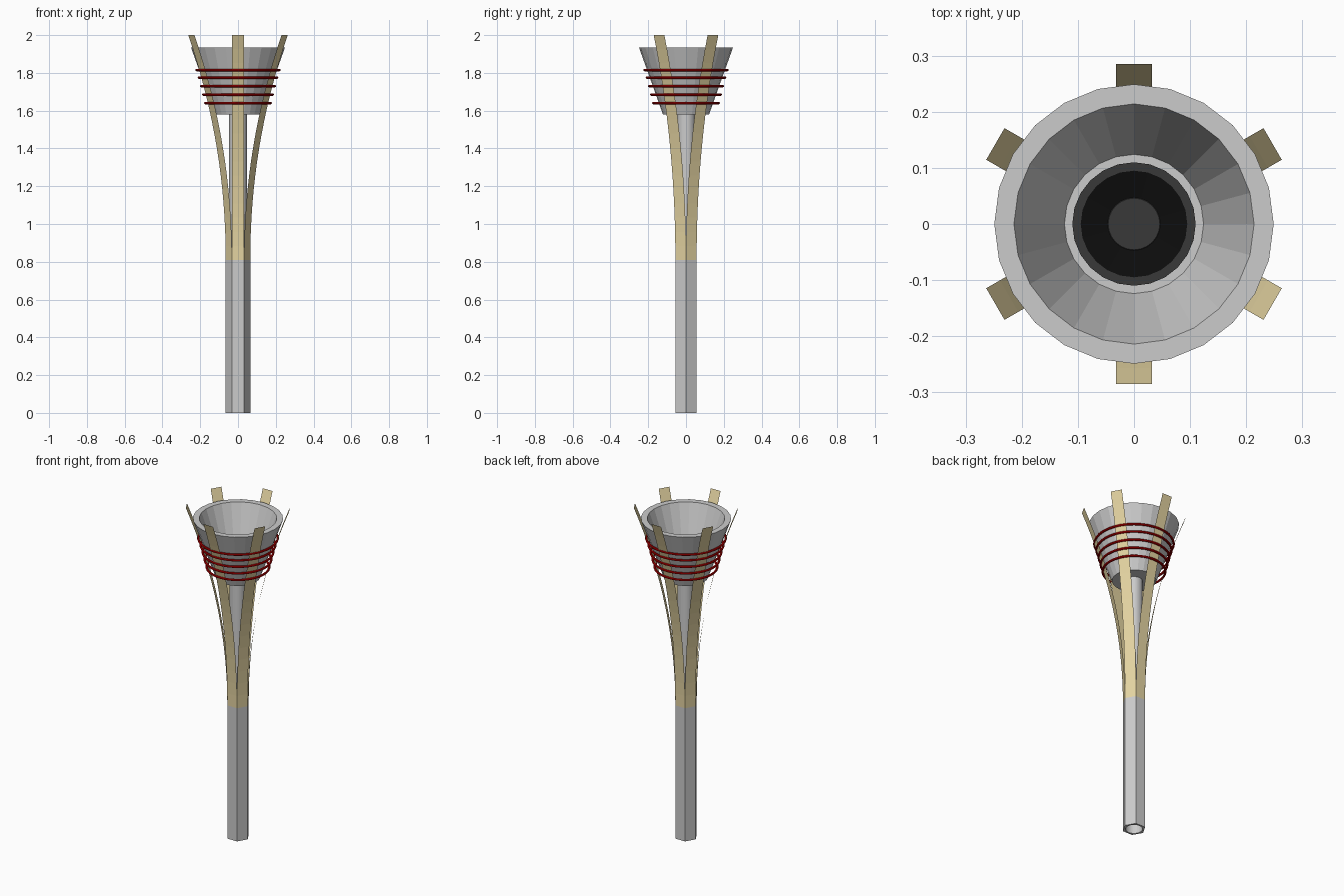
import bpy
from math import sin, cos, pi, radians

if "Cube" in bpy.data.objects:
    bpy.data.objects.remove(bpy.data.objects["Cube"])


def material(name, color):
    m = bpy.data.materials.new(name)
    m.diffuse_color = (*color, 1)
    m.use_nodes = True
    m.node_tree.nodes["Principled BSDF"].inputs["Base Color"].default_value = m.diffuse_color
    return m


GOLD = material("tan", (0.78, 0.66, 0.36))
RED = material("red", (0.6, 0.0, 0.0))
DARK = material("dark", (0.04, 0.04, 0.04))
BLACK = material("black", (0.004, 0.004, 0.004))

FLAT = 0.0563   # distance from axis to each flat of the hexagonal handle
SIDE = 0.065    # side length of the hexagon


def add_mesh(name, verts, faces, mat=None):
    me = bpy.data.meshes.new(name)
    me.from_pydata(verts, [], faces)
    if mat:
        me.materials.append(mat)
    ob = bpy.data.objects.new(name, me)
    bpy.context.collection.objects.link(ob)
    return ob


def lathe(name, rings, mat=None, n=24, closed=False, cap_end=False):
    """Spin (radius, z) rings; radius 'hex' follows the hexagonal outline."""
    verts, faces = [], []
    for r, z in rings:
        for i in range(n):
            a = 2 * pi * i / n
            rad = FLAT / cos(a % (pi / 3) - pi / 6) if r == 'hex' else r
            verts.append((rad * cos(a), rad * sin(a), z))
    k = len(rings)
    for j in range(k if closed else k - 1):
        p, q = j * n, (j + 1) % k * n
        for i in range(n):
            i2 = (i + 1) % n
            faces.append((p + i, p + i2, q + i2, q + i))
    if cap_end:
        faces.append(tuple(range((k - 1) * n, k * n)))
    return add_mesh(name, verts, faces, mat)


# Hexagonal handle with a round inner tube running up to the bowl
lathe("handle", [(0.047, 1.59), (0.047, 0), ('hex', 0), ('hex', 0.81)])

# Conical bowl with a thick rim and a solid base
lathe("bowl", [(0.047, 1.58), (0.122, 1.58), (0.249, 1.935), (0.214, 1.935),
               (0.124, 1.68), (0.047, 1.68)], closed=True)

# Burner set in the bowl floor
lathe("burner_rim", [(0.11, 1.68), (0.11, 1.69), (0.095, 1.69)], DARK)
lathe("burner_well", [(0.095, 1.69), (0.047, 1.683)], BLACK)
lathe("burner_core", [(0.047, 1.683), (0.046, 1.684)], DARK, cap_end=True)

# Six thin slats flaring outward from the handle
STEPS = 16
for s in range(6):
    a = radians(30 + 60 * s)
    verts, faces = [], []
    for j in range(STEPS + 1):
        t = j / STEPS
        r, z = FLAT + 0.229 * t ** 2.06, 0.81 + 1.19 * t
        for w in (-SIDE / 2, SIDE / 2):
            verts.append((r * cos(a) - w * sin(a), r * sin(a) + w * cos(a), z))
    for j in range(STEPS):
        b = 2 * j
        faces.append((b, b + 1, b + 3, b + 2))
    add_mesh(f"slat_{s + 1}", verts, faces, GOLD)

# Red hoops binding the slats
for i, (r, z) in enumerate([(0.173, 1.64), (0.184, 1.685), (0.195, 1.73),
                            (0.207, 1.775), (0.219, 1.815)]):
    bpy.ops.mesh.primitive_torus_add(location=(0, 0, z), major_radius=r,
                                     minor_radius=0.0065, major_segments=36,
                                     minor_segments=8)
    ob = bpy.context.object
    ob.name = f"hoop_{i + 1}"
    ob.data.materials.append(RED)
    bpy.ops.object.shade_smooth_by_angle()
